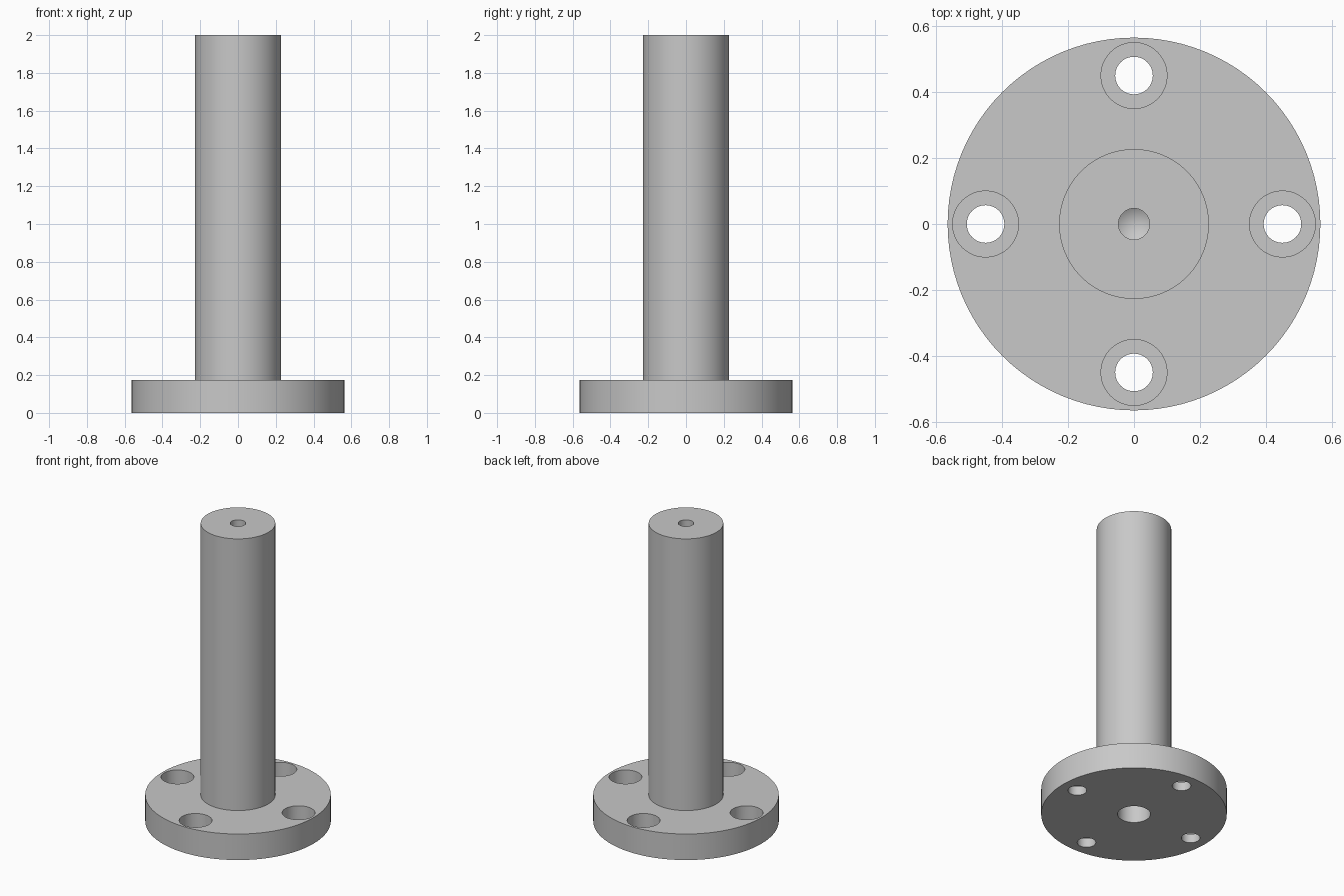
import bpy
import bmesh
from math import cos, sin, pi, tan, radians

cube = bpy.data.objects.get("Cube")
if cube:
    bpy.data.objects.remove(cube, do_unlink=True)

# Single plain steel colour
steel = bpy.data.materials.new("steel_grey")
steel.use_nodes = True
colour = (0.58, 0.58, 0.58, 1)
steel.diffuse_color = colour
steel.node_tree.nodes["Principled BSDF"].inputs["Base Color"].default_value = colour


def lathe(name, profile, sides, location=(0, 0, 0)):
    """Revolve an (r, z) profile, starting and ending on the axis, about z."""
    bm = bmesh.new()
    verts = [bm.verts.new((r, 0, z)) for r, z in profile]
    edges = [bm.edges.new(pair) for pair in zip(verts, verts[1:])]
    bmesh.ops.spin(bm, geom=verts + edges, cent=(0, 0, 0), axis=(0, 0, 1),
                   angle=2 * pi, steps=sides)
    bmesh.ops.remove_doubles(bm, verts=bm.verts, dist=0.0001)
    bmesh.ops.recalc_face_normals(bm, faces=bm.faces)
    mesh = bpy.data.meshes.new(name)
    bm.to_mesh(mesh)
    bm.free()
    mesh.materials.append(steel)
    obj = bpy.data.objects.new(name, mesh)
    obj.location = location
    bpy.context.collection.objects.link(obj)
    return obj


HEIGHT, SHAFT_R = 2.0, 0.227
FLANGE_R, FLANGE_H = 0.565, 0.175
TOP_HOLE_R, TOP_HOLE_DEPTH = 0.047, 0.25
BASE_HOLE_R, BASE_HOLE_DEPTH = 0.1, 0.4
BOLT_CIRCLE, BOLT_R = 0.45, 0.057
BORE_R, BORE_DEPTH = 0.1, 0.115
drill_tip = 1 / tan(radians(59))

# Flanged post with drilled blind holes in both ends
post = lathe("flanged_post", [
    (0, BASE_HOLE_DEPTH + BASE_HOLE_R * drill_tip),
    (BASE_HOLE_R, BASE_HOLE_DEPTH),
    (BASE_HOLE_R, 0),
    (FLANGE_R, 0),
    (FLANGE_R, FLANGE_H),
    (SHAFT_R, FLANGE_H),
    (SHAFT_R, HEIGHT),
    (TOP_HOLE_R, HEIGHT),
    (TOP_HOLE_R, HEIGHT - TOP_HOLE_DEPTH),
    (0, HEIGHT - TOP_HOLE_DEPTH - TOP_HOLE_R * drill_tip),
], 96)

# Four counterbored bolt holes through the flange
bpy.context.view_layer.objects.active = post
seat = FLANGE_H - BORE_DEPTH
for i in range(4):
    a = i * pi / 2
    cutter = lathe("bolt_hole_cutter", [
        (0, -0.1), (BOLT_R, -0.1), (BOLT_R, seat),
        (BORE_R, seat), (BORE_R, FLANGE_H + 0.1), (0, FLANGE_H + 0.1),
    ], 48, (BOLT_CIRCLE * cos(a), BOLT_CIRCLE * sin(a), 0))
    cutter.hide_render = True
    cut = post.modifiers.new("bolt_hole", 'BOOLEAN')
    cut.operation = 'DIFFERENCE'
    cut.solver = 'EXACT'
    cut.object = cutter
    bpy.ops.object.modifier_apply(modifier=cut.name)
    bpy.data.objects.remove(cutter, do_unlink=True)

# Smooth round walls, crisp rims
bpy.ops.object.select_all(action='DESELECT')
post.select_set(True)
bpy.ops.object.shade_smooth_by_angle(angle=radians(30))
